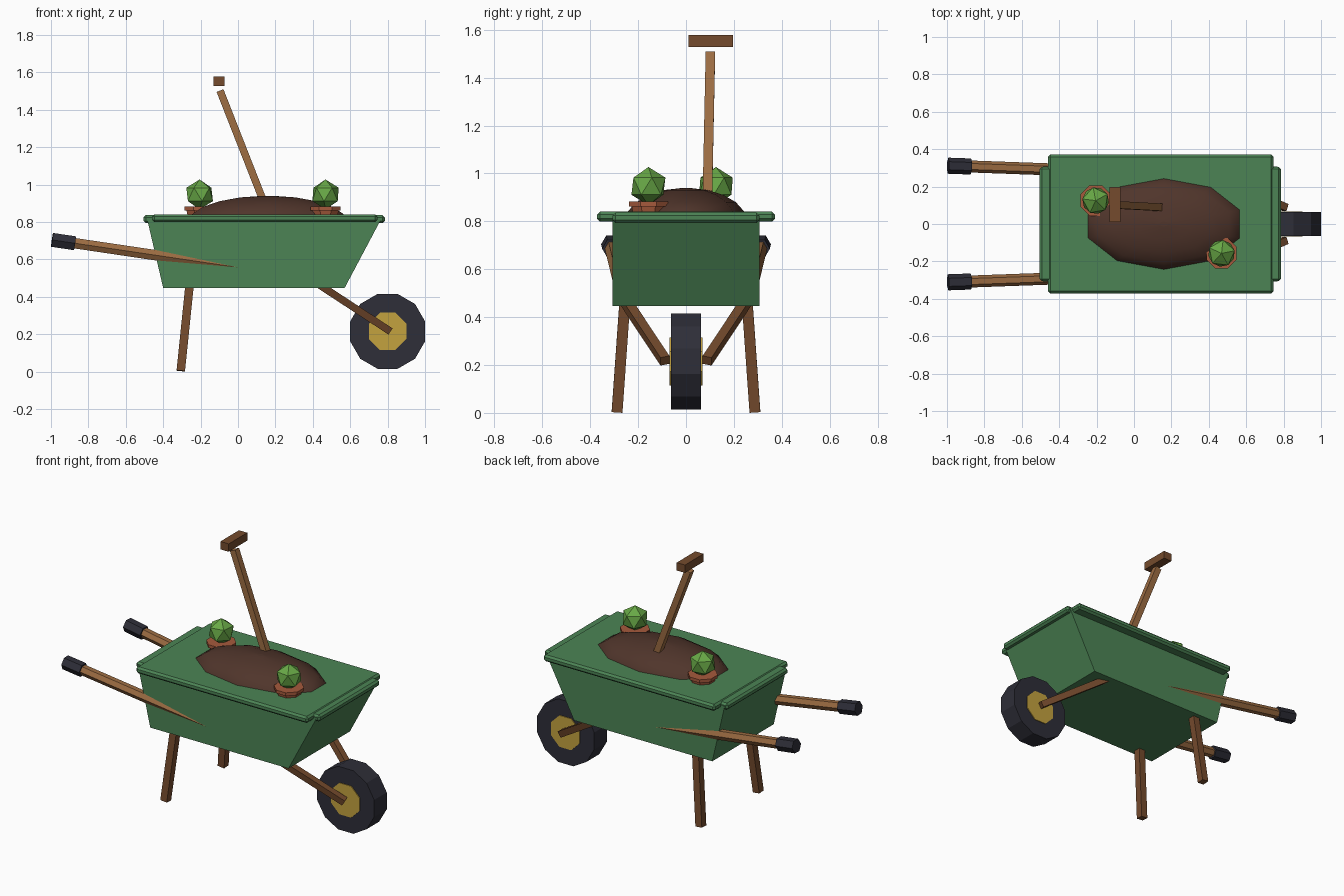
import bpy, bmesh, math
from mathutils import Vector, Matrix

if "Cube" in bpy.data.objects:
    bpy.data.objects.remove(bpy.data.objects["Cube"])


def material(name, hexcode):
    m = bpy.data.materials.new(name)
    c = [int(hexcode[i:i + 2], 16) / 255 for i in (0, 2, 4)]
    m.diffuse_color = [((v + 0.055) / 1.055) ** 2.4 for v in c] + [1]
    m.use_nodes = True
    m.node_tree.nodes["Principled BSDF"].inputs["Base Color"].default_value = m.diffuse_color
    return m


GREEN = material("tub green", "4C8455")
WOOD = material("light wood", "9C6C42")
DARK_WOOD = material("dark wood", "754B2D")
RUBBER = material("dark rubber", "2E2E38")
GOLD = material("hub yellow", "C4A23F")
SOIL = material("soil brown", "50352B")
CLAY = material("pot clay", "A65A3C")
LEAF = material("leaf green", "68A846")


def finish(name, bm, mat):
    bmesh.ops.recalc_face_normals(bm, faces=bm.faces)
    mesh = bpy.data.meshes.new(name)
    bm.to_mesh(mesh)
    bm.free()
    mesh.materials.append(mat)
    ob = bpy.data.objects.new(name, mesh)
    bpy.context.collection.objects.link(ob)
    return ob


def loft(name, rings, mat):
    """Skin a list of equally sized point rings and cap both ends."""
    bm = bmesh.new()
    rows = [[bm.verts.new(p) for p in ring] for ring in rings]
    n = len(rows[0])
    for a, b in zip(rows, rows[1:]):
        for i in range(n):
            bm.faces.new((a[i], a[(i + 1) % n], b[(i + 1) % n], b[i]))
    bm.faces.new(rows[0])
    bm.faces.new(rows[-1])
    return finish(name, bm, mat)


def bar(name, a, b, r, sides, mat):
    """Straight bar from a to b; squares lie flat, others point sideways."""
    a, b = Vector(a), Vector(b)
    d = (b - a).normalized()
    ref = Vector((1, 0, 0)) if abs(d.y) > 0.9 else Vector((0, 1, 0))
    u = (ref - d * ref.dot(d)).normalized()
    v = d.cross(u)
    off = 0 if sides == 6 else math.pi / sides
    ang = [off + math.tau * i / sides for i in range(sides)]
    return loft(name, [[p + (u * math.cos(t) + v * math.sin(t)) * r for t in ang]
                       for p in (a, b)], mat)


def box(name, centre, size, mat, bevel=0):
    bm = bmesh.new()
    bmesh.ops.create_cube(bm, size=1)
    bmesh.ops.scale(bm, vec=size, verts=bm.verts)
    bmesh.ops.translate(bm, vec=centre, verts=bm.verts)
    if bevel:
        bmesh.ops.bevel(bm, geom=bm.edges[:], offset=bevel, segments=1, affect='EDGES')
    return finish(name, bm, mat)


def ring(cx, cy, z, rx, ry, n, start):
    return [(cx + rx * math.cos(start + math.tau * i / n),
             cy + ry * math.sin(start + math.tau * i / n), z) for i in range(n)]


# Tub: side profile extruded across y
profile = [(-0.40, 0.447), (0.57, 0.447), (0.768, 0.82), (-0.487, 0.82)]
loft("tub", [[(x, y, z) for x, z in profile] for y in (-0.308, 0.308)], GREEN)

# Rim: two crossing chamfered slabs
box("rim_long", (0.143, 0, 0.82), (1.205, 0.742, 0.042), GREEN, 0.012)
box("rim_wide", (0.14, 0, 0.815), (1.29, 0.612, 0.042), GREEN, 0.012)

# Soil mound
rings = []
for k in range(6):
    t = math.radians(k * 17.4)
    rings.append(ring(0.16, 0, 0.80 + 0.14 * math.sin(t), 0.446 * math.cos(t),
                      0.254 * math.cos(t), 10, math.pi / 2))
soil = loft("soil_mound", rings, SOIL)
for p in soil.data.polygons:
    p.use_smooth = len(p.vertices) == 4

# Handles, grips, legs and wheel forks on both sides
for side, s in (("front", -1), ("back", 1)):
    def on_handle(x):
        return (x, s * (0.276 - 0.036 * x), 0.557 - 0.148 * x)
    bar(side + "_handle", on_handle(-0.9), on_handle(0.05), 0.032, 6, WOOD)
    bar(side + "_grip", on_handle(-0.994), on_handle(-0.872), 0.043, 6, RUBBER)
    bar(side + "_leg", (-0.306, s * 0.288, 0.004), (-0.255, s * 0.253, 0.5),
        0.032, 4, DARK_WOOD)
    bar(side + "_wheel_fork", (0.81, s * 0.088, 0.218), (0.41, s * 0.262, 0.48),
        0.028, 4, DARK_WOOD)

# Wheel and hub
bar("wheel_tire", (0.8, -0.063, 0.215), (0.8, 0.063, 0.215), 0.2071, 12, RUBBER)
bar("wheel_hub", (0.8, -0.068, 0.215), (0.8, 0.068, 0.215), 0.108, 8, GOLD)

# Spade stuck in the soil
bar("spade_shaft", (0.203, 0.086, 0.74), (-0.096, 0.102, 1.502), 0.028, 4, WOOD)
box("spade_grip", (-0.102, 0.104, 1.553), (0.058, 0.186, 0.05), DARK_WOOD)

# Potted plants
for side, x, y, turn in (("left", -0.205, 0.125, 0.5), ("right", 0.468, -0.157, 0.2)):
    loft(side + "_pot", [ring(x, y, z, r, r, 8, math.pi / 8) for z, r in
                         ((0.80, 0.062), (0.862, 0.076), (0.862, 0.088), (0.882, 0.088))], CLAY)
    bm = bmesh.new()
    bmesh.ops.create_icosphere(bm, subdivisions=1, radius=0.08,
                               matrix=Matrix.Translation((x, y, 0.947)) @ Matrix.Rotation(turn, 4, 'Z'))
    finish(side + "_plant", bm, LEAF)
